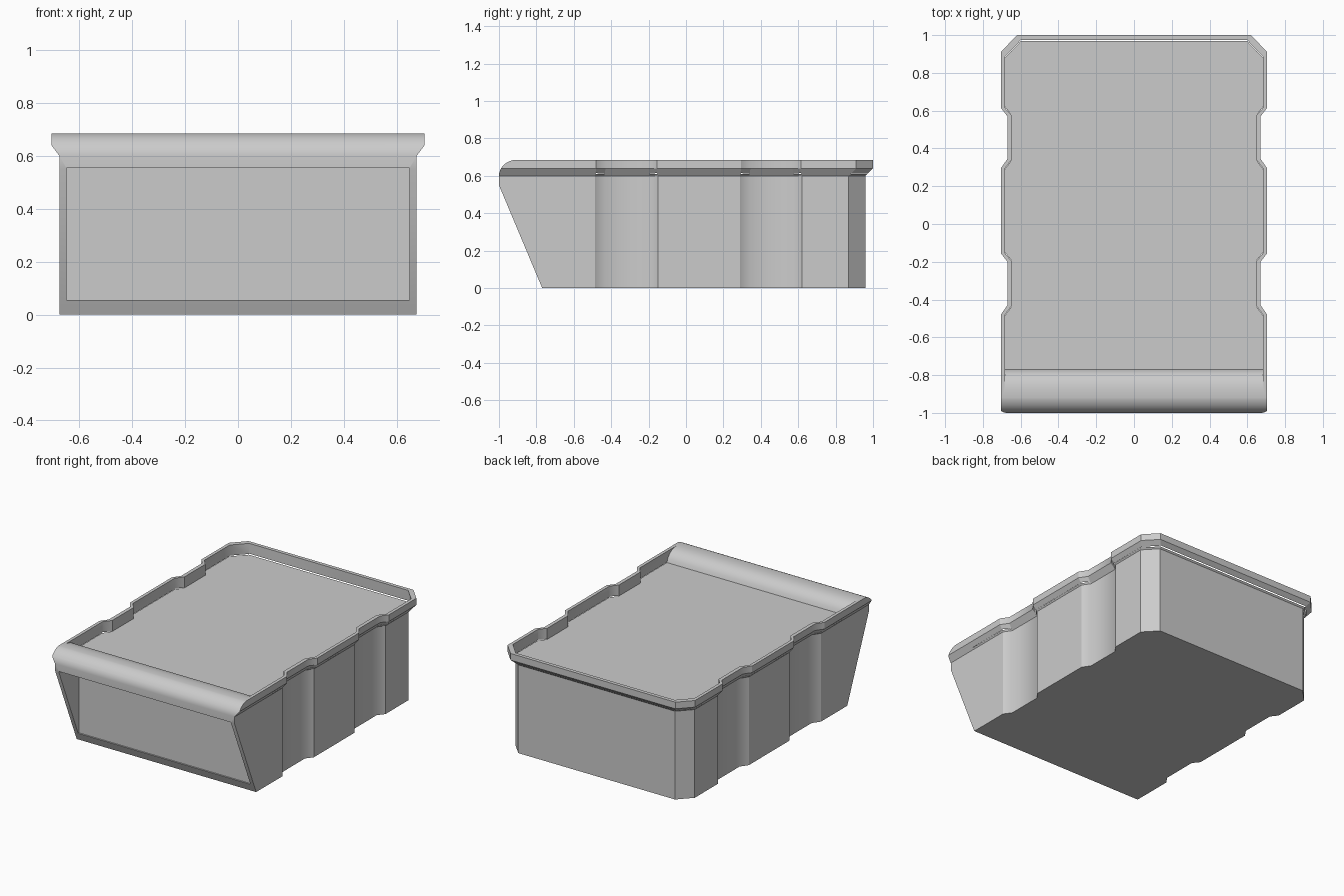
import bpy, bmesh, math

if "Cube" in bpy.data.objects:
    bpy.data.objects.remove(bpy.data.objects["Cube"])


def make_object(name, rings):
    """Solid lofted through closed rings of equal length, capped at both ends."""
    bm = bmesh.new()
    loops = [[bm.verts.new(p) for p in ring] for ring in rings]
    n = len(loops[0])
    for a, b in zip(loops, loops[1:]):
        for i in range(n):
            j = (i + 1) % n
            bm.faces.new((a[i], a[j], b[j], b[i]))
    bm.faces.new(loops[0][::-1])
    bm.faces.new(loops[-1])
    bmesh.ops.recalc_face_normals(bm, faces=bm.faces)
    mesh = bpy.data.meshes.new(name)
    bm.to_mesh(mesh)
    bm.free()
    obj = bpy.data.objects.new(name, mesh)
    bpy.context.collection.objects.link(obj)
    return obj


def outline(z, w, back, front, notch=0.035, s=0.0):
    """Plan outline with two side notches and chamfered back corners."""
    right = [(w, front)]
    for a, b in ((-0.48, -0.155), (0.295, 0.615)):
        right += [(w, a - s), (w - notch, a + 0.05 - s),
                  (w - notch, b - 0.045 + s), (w, b + s)]
    right += [(w, back - 0.09), (w - 0.085, back)]
    return [(x, y, z) for x, y in right] + [(-x, y, z) for x, y in reversed(right)]


def prism(name, profile, half):
    """Side profile (y, z) extruded across the width."""
    return make_object(name, [[(x, y, z) for y, z in profile] for x in (-half, half)])


def boolean(obj, cutter, operation):
    mod = obj.modifiers.new("cut", 'BOOLEAN')
    mod.object, mod.operation, mod.solver = cutter, operation, 'EXACT'
    bpy.context.view_layer.objects.active = obj
    bpy.ops.object.modifier_apply(modifier=mod.name)
    bpy.data.objects.remove(cutter)


# Notched bin body flaring out into the rim
bin_body = make_object("storage_bin", [
    outline(0.0, 0.675, 0.96, -1.1, s=0.006),
    outline(0.60, 0.675, 0.96, -1.1, s=0.006),
    outline(0.64, 0.705, 1.0, -1.1),
    outline(0.685, 0.705, 1.0, -1.1)])

# Sloping front and rounded front lip
arc = [(-0.9 - 0.1 * math.cos(t), 0.6 + 0.087 * math.sin(t))
       for t in (i * math.pi / 20 for i in range(11))]
side = [(-0.725, -0.1), (-0.79, 0.05), (-1.0, 0.55)] + arc + \
       [(-0.9, 0.9), (1.2, 0.9), (1.2, -0.1)]
boolean(bin_body, prism("side_cutter", side, 1.0), 'INTERSECT')

# Shallow tray in the top, with the lip curving down into it
pocket = make_object("tray_cutter", [
    outline(z, 0.683, 0.975, -1.1, notch=0.038) for z in (0.5, 0.8)])
tray_side = [(-0.77, 0.61), (-0.779, 0.633), (-0.795, 0.655), (-0.82, 0.673),
             (-0.85, 0.682), (-0.885, 0.686), (-0.885, 0.9), (1.2, 0.9), (1.2, 0.61)]
boolean(pocket, prism("tray_side_cutter", tray_side, 1.0), 'INTERSECT')
boolean(bin_body, pocket, 'DIFFERENCE')

# Upright recessed front panel
panel = [(-1.2, 0.055), (-0.783, 0.055), (-0.783, 0.555), (-1.2, 0.555)]
boolean(bin_body, prism("panel_cutter", panel, 0.648), 'DIFFERENCE')

# Smooth the lip and the inner notch corners, keep the rest crisp
bm = bmesh.new()
bm.from_mesh(bin_body.data)
for f in bm.faces:
    f.smooth = True
for e in bm.edges:
    angle = e.calc_face_angle_signed(0.0)
    d = e.verts[1].co - e.verts[0].co
    upright = abs(d.z) > 0.9 * d.length
    e.smooth = abs(angle) < 0.48 or (upright and -0.9 < angle < 0)
bm.to_mesh(bin_body.data)
bm.free()
